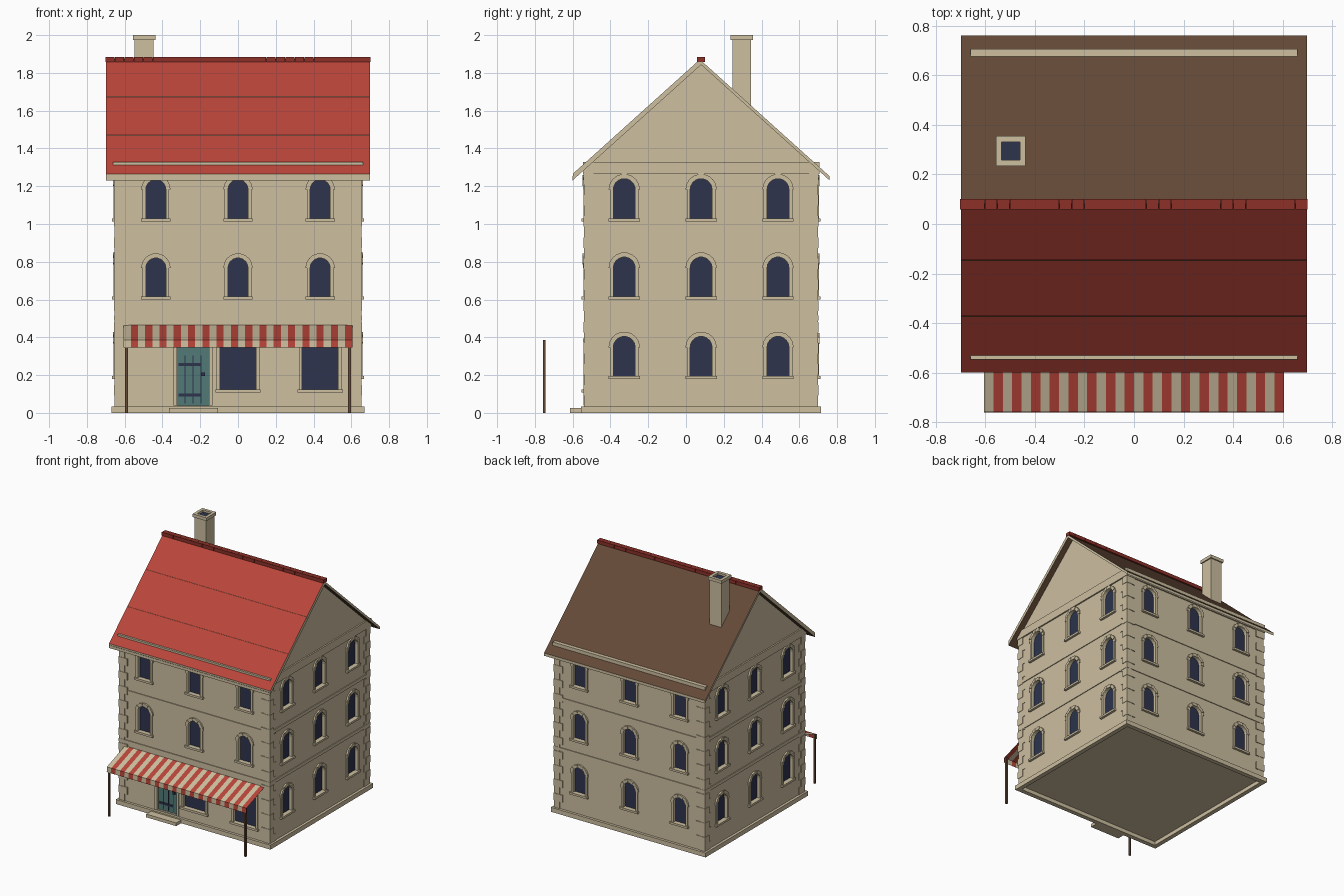
import bpy, bmesh, math
from mathutils import Vector

if "Cube" in bpy.data.objects:
    bpy.data.objects.remove(bpy.data.objects["Cube"], do_unlink=True)


def material(name, r, g, b):
    lin = [((c / 255 + 0.055) / 1.055) ** 2.4 for c in (r, g, b)] + [1]
    m = bpy.data.materials.new(name)
    m.use_nodes = True
    m.diffuse_color = lin
    m.node_tree.nodes["Principled BSDF"].inputs["Base Color"].default_value = lin
    return m


STONE = material("sandstone", 205, 191, 160)
RED = material("roof_red", 186, 69, 57)
RIDGE = material("ridge_red", 140, 48, 40)
WOOD = material("brown_wood", 99, 73, 54)
GLASS = material("navy_glass", 45, 52, 77)
TEAL = material("teal_door", 82, 122, 119)

CY = 0.08               # middle of the house in depth
WX, WY = 0.65, 0.615    # half sizes of the walls


def finish(bm, name, *mats, recalc=True):
    if recalc:
        bmesh.ops.recalc_face_normals(bm, faces=bm.faces)
    me = bpy.data.meshes.new(name)
    bm.to_mesh(me)
    bm.free()
    for m in mats:
        me.materials.append(m)
    ob = bpy.data.objects.new(name, me)
    bpy.context.scene.collection.objects.link(ob)
    return ob


def prism(bm, pts, lo, hi, place):
    """Extrude a closed outline from depth lo to hi, placed by a function."""
    a = [bm.verts.new(place(u, lo, z)) for u, z in pts]
    b = [bm.verts.new(place(u, hi, z)) for u, z in pts]
    bm.faces.new(a)
    bm.faces.new(b[::-1])
    for i in range(len(a)):
        j = (i + 1) % len(a)
        bm.faces.new((a[i], b[i], b[j], a[j]))


def rect(u0, u1, z0, z1):
    return [(u0, z0), (u1, z0), (u1, z1), (u0, z1)]


def world(u, o, z):
    return Vector((u, o, z))


def along_x(u, o, z):
    return Vector((o, u + CY, z))


def box(bm, x0, x1, y0, y1, z0, z1):
    prism(bm, rect(x0, x1, z0, z1), y0, y1, world)


def wall(nx, ny):
    """Placement on one wall: u along it, o outward, z up."""
    def place(u, o, z):
        return Vector((nx * (WX + o) - ny * u, CY + ny * (WY + o) + nx * u, z))
    return place


FRONT, BACK, RIGHT, LEFT = wall(0, -1), wall(0, 1), wall(1, 0), wall(-1, 0)


def arc(u, z, r, n):
    return [(u + r * math.cos(math.pi * i / n), z + r * math.sin(math.pi * i / n))
            for i in range(n + 1)]


# Windows: collected into one cutter, one glass, one surround and one sill mesh
cut, glass, trim, sills = (bmesh.new() for _ in range(4))


def arched_window(place, u, z0, r):
    spring, n = z0 + 0.152, 9
    outline = [(u - r, z0), (u + r, z0)] + arc(u, spring, r, n)
    prism(cut, outline, -0.025, 0.05, place)
    prism(glass, outline, -0.03, -0.018, place)
    inner, outer = arc(u, spring, r, n), arc(u, spring, r + 0.025, n)
    for i in range(n):
        prism(trim, [inner[i], outer[i], outer[i + 1], inner[i + 1]],
              -0.01, 0.013 if i % 2 else 0.009, place)
    for s in (-1, 1):
        prism(trim, rect(u + s * r, u + s * (r + 0.018), z0, spring), -0.01, 0.008, place)
    prism(sills, rect(u - r - 0.025, u + r + 0.025, z0 - 0.016, z0), -0.02, 0.018, place)


def square_opening(place, u0, u1, z0, z1):
    prism(cut, rect(u0, u1, z0, z1), -0.025, 0.05, place)
    for s, e in ((u0 - 0.018, u0), (u1, u1 + 0.018)):
        prism(trim, rect(s, e, z0, z1), -0.01, 0.008, place)
    prism(trim, rect(u0 - 0.018, u1 + 0.018, z1, z1 + 0.02), -0.01, 0.01, place)


for place, spread, r in ((FRONT, 0.435, 0.053), (BACK, 0.435, 0.053),
                         (RIGHT, 0.407, 0.058), (LEFT, 0.407, 0.058)):
    for floor, z in enumerate((0.195, 0.615, 1.03)):
        if place is FRONT and floor == 0:
            continue
        for k in (-1, 0, 1):
            arched_window(place, k * spread, z, r)

# Shop windows and door opening
for u in (0, 0.435):
    square_opening(FRONT, u - 0.095, u + 0.095, 0.125, 0.375)
    prism(glass, rect(u - 0.095, u + 0.095, 0.125, 0.375), -0.03, -0.018, FRONT)
    prism(sills, rect(u - 0.12, u + 0.12, 0.108, 0.125), -0.02, 0.018, FRONT)
square_opening(FRONT, -0.323, -0.153, 0.04, 0.375)

# Walls with gables reaching up into the roof
APEX, EAVE, HALF, RX = 1.865, 1.253, 0.68, 0.698
slope = (APEX - EAVE) / HALF
top = APEX - 0.012
bm = bmesh.new()
prism(bm, [(-WY, 0.03), (WY, 0.03), (WY, top - slope * WY), (0, top),
           (-WY, top - slope * WY)], -WX, WX, along_x)
walls = finish(bm, "walls", STONE)
cutter = finish(cut, "opening_cutter", STONE)
mod = walls.modifiers.new("openings", "BOOLEAN")
mod.operation, mod.solver, mod.object = "DIFFERENCE", "EXACT", cutter
bpy.context.view_layer.objects.active = walls
bpy.ops.object.modifier_apply(modifier=mod.name)
bpy.data.objects.remove(cutter, do_unlink=True)
finish(glass, "window_glass", GLASS)
finish(trim, "window_surrounds", STONE)
finish(sills, "window_sills", STONE)

# String courses and cornice
bm = bmesh.new()
for grow, z0, z1 in ((0.006, 0.49, 0.515), (0.006, 0.882, 0.908), (0.011, 1.265, 1.328)):
    box(bm, -WX - grow, WX + grow, CY - WY - grow, CY + WY + grow, z0, z1)
finish(bm, "stone_courses", STONE)

# Plinth: four boards around an open underside
bm = bmesh.new()
PX, PY, T = WX + 0.02, WY + 0.02, 0.035
for s in (-1, 1):
    box(bm, -PX, PX, *sorted((CY + s * PY, CY + s * (PY - T))), 0, 0.035)
    box(bm, *sorted((s * PX, s * (PX - T))), CY - PY + T, CY + PY - T, 0, 0.035)
finish(bm, "plinth", STONE)

# Corner quoins, alternating long and short, nearly flush
bm = bmesh.new()
COUNT = 22
step = (1.265 - 0.035) / COUNT
for sx in (-1, 1):
    for sy in (-1, 1):
        for i in range(COUNT):
            a, b = (0.07, 0.045) if i % 2 else (0.045, 0.07)
            p = 0.007 if i % 2 else 0.004
            xs = sorted((sx * (WX - a), sx * (WX + p)))
            ys = sorted((CY + sy * (WY - b), CY + sy * (WY + p)))
            box(bm, *xs, *ys, 0.035 + i * step, 0.035 + (i + 1) * step)
finish(bm, "corner_quoins", STONE)

# Door with planks, straps, handle and step
bm = bmesh.new()
prism(bm, rect(-0.323, -0.153, 0.04, 0.375), -0.03, -0.015, FRONT)
finish(bm, "door", TEAL)
bm = bmesh.new()
for u in (-0.28, -0.238, -0.196):
    prism(bm, rect(u - 0.003, u + 0.003, 0.05, 0.305), -0.016, -0.012, FRONT)
for z in (0.095, 0.255):
    prism(bm, rect(-0.315, -0.195, z - 0.008, z + 0.008), -0.016, -0.008, FRONT)
prism(bm, rect(-0.192, -0.176, 0.195, 0.215), -0.016, 0.0, FRONT)
finish(bm, "door_ironwork", GLASS)
bm = bmesh.new()
box(bm, -0.365, -0.105, -0.615, CY - PY, 0, 0.025)
finish(bm, "door_step", STONE)


# Roof: plank decks with stone-coloured edges, red courses on the front slope
def slab(bm, d0, d1, side, low, high):
    pts = [(side * d, APEX - slope * d + h)
           for d, h in ((d0, low), (d1, low), (d1, high), (d0, high))]
    prism(bm, pts, -RX, RX, along_x)


def edge_rule(bm):
    bmesh.ops.recalc_face_normals(bm, faces=bm.faces)
    for f in bm.faces:
        end = abs(f.normal.x) > 0.9 or f.calc_area() < 0.05
        f.material_index = 1 if end else 0


bm = bmesh.new()
for side in (-1, 1):
    slab(bm, 0, HALF, side, -0.022, 0)
edge_rule(bm)
finish(bm, "roof_decks", WOOD, STONE)
bm = bmesh.new()
for i in range(3):
    slab(bm, HALF * i / 3, HALF * (i + 1) / 3 - 0.001, -1, 0, 0.012)
edge_rule(bm)
finish(bm, "roof_tiles", RED, STONE)

# Ridge tiles, tightly laid
bm = bmesh.new()
for i in range(28):
    x = -0.702 + i * 0.702 / 14
    box(bm, x, x + 0.702 / 14 - 0.001, CY - 0.021, CY + 0.021, 1.858, 1.885)
finish(bm, "ridge_tiles", RIDGE)

# Chimney with a cap around a dark flue
bm = bmesh.new()
X, Y = -0.497, 0.295
box(bm, X - 0.05, X + 0.05, Y - 0.05, Y + 0.05, 1.6, 1.976)
for s in (-1, 1):
    box(bm, *sorted((X + s * 0.037, X + s * 0.06)), Y - 0.06, Y + 0.06, 1.975, 2.0)
    box(bm, X - 0.037, X + 0.037, *sorted((Y + s * 0.037, Y + s * 0.06)), 1.975, 2.0)
finish(bm, "chimney", STONE)
bm = bmesh.new()
box(bm, X - 0.037, X + 0.037, Y - 0.037, Y + 0.037, 1.976, 1.984)
finish(bm, "chimney_flue", GLASS)

# Striped awning: sloped cloth with a short hanging valance
bm = bmesh.new()
N, A = 32, 0.605
line = [(CY - WY, 0.465), (-0.758, 0.385), (-0.76, 0.345)]
for i in range(N):
    x0, x1 = -A + 2 * A * i / N, -A + 2 * A * (i + 1) / N
    for (y0, z0), (y1, z1) in zip(line, line[1:]):
        quad = ((x0, y0, z0), (x0, y1, z1), (x1, y1, z1), (x1, y0, z0))
        bm.faces.new([bm.verts.new(p) for p in quad]).material_index = i % 2
finish(bm, "awning", STONE, RED, recalc=False)

# Awning posts
bm = bmesh.new()
for x in (-0.59, 0.59):
    box(bm, x - 0.007, x + 0.007, -0.757, -0.743, 0, 0.385)
finish(bm, "awning_posts", WOOD)
